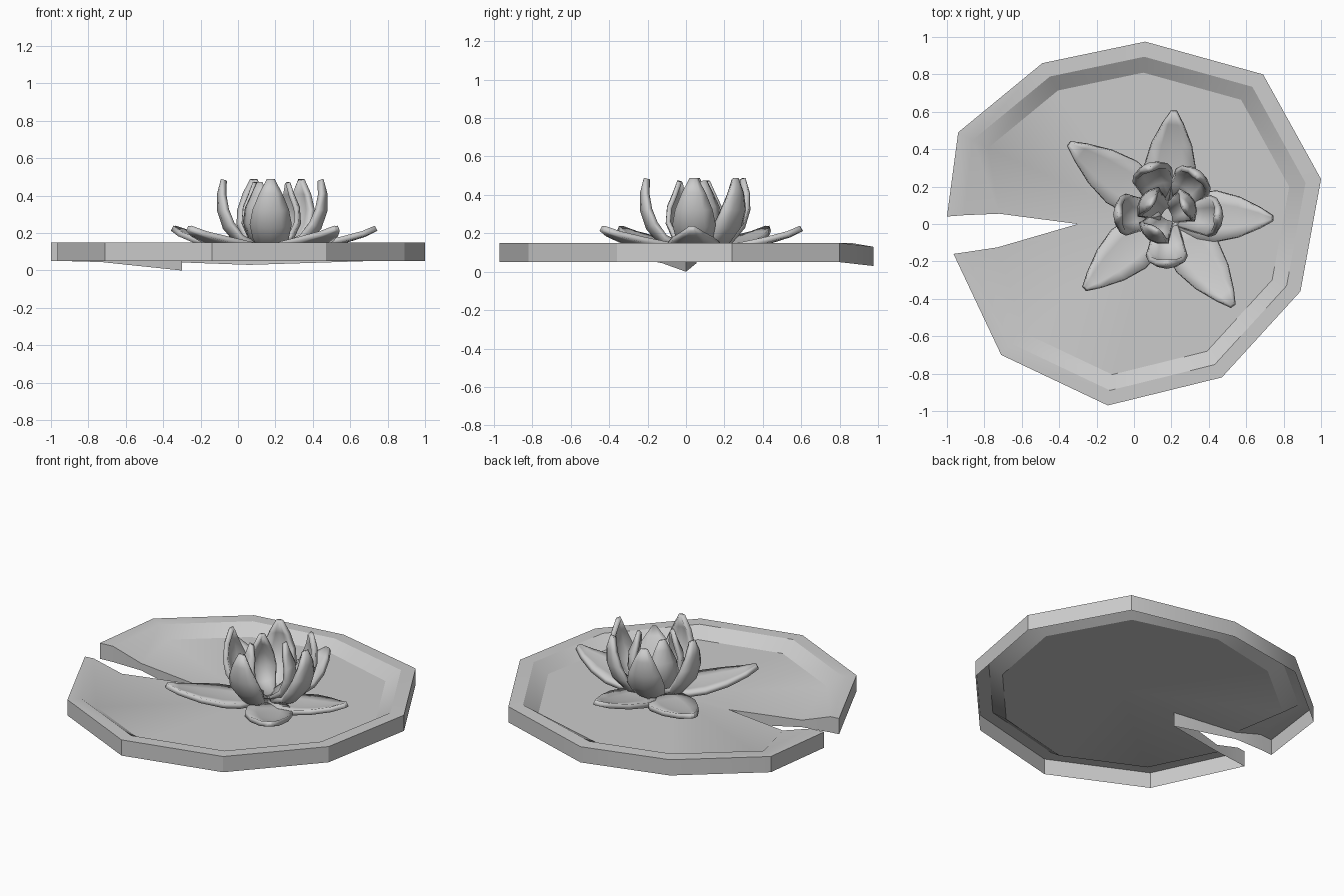
import bpy, bmesh, math
from mathutils import Vector

if "Cube" in bpy.data.objects:
    bpy.data.objects.remove(bpy.data.objects["Cube"])


def make_object(name, bm, angle=30):
    me = bpy.data.meshes.new(name)
    bm.to_mesh(me)
    bm.free()
    ob = bpy.data.objects.new(name, me)
    bpy.context.collection.objects.link(ob)
    bpy.ops.object.select_all(action='DESELECT')
    ob.select_set(True)
    bpy.context.view_layer.objects.active = ob
    bpy.ops.object.shade_smooth_by_angle(angle=math.radians(angle))
    return ob


# Lily pad: flat rim, dished floor, notch on the left, skirt open underneath
RIM = [(-1.0, .04), (-.94, .49), (-.49, .86), (.06, .975), (.69, .80), (1.0, .24),
       (.89, -.36), (.47, -.82), (-.14, -.97), (-.71, -.70), (-.965, -.16)]
FLOOR_Z = .09


def loop(scale, first, last):
    return [first] + [(x * scale, y * scale) for x, y in RIM[1:-1]] + [last]


bm = bmesh.new()
outer = [bm.verts.new((x, y, .13 if i == 3 else .15)) for i, (x, y) in enumerate(RIM)]
inner = [bm.verts.new((x, y, .135 if i == 3 else .15))
         for i, (x, y) in enumerate(loop(.917, (-.91, .047), (-.91, -.152)))]
foot = [bm.verts.new((x, y, FLOOR_Z)) for x, y in loop(.83, (-.72, .055), (-.73, -.125))]
tip = bm.verts.new((-.30, 0, FLOOR_Z))
centre = bm.verts.new((.1, 0, FLOOR_Z))
for a, b in ((outer, inner), (inner, foot)):
    for i in range(len(RIM) - 1):
        bm.faces.new((a[i + 1], a[i], b[i], b[i + 1]))
floor = foot + [tip]
for a, b in zip(floor, floor[1:] + floor[:1]):
    bm.faces.new((b, a, centre))
edge = outer + [inner[-1], foot[-1], tip, foot[0], inner[0]]
base_z = [.03 if i == 3 else .05 for i in range(len(RIM))] + [.05, .045, 0, .045, .05]
low = [bm.verts.new((v.co.x, v.co.y, z)) for v, z in zip(edge, base_z)]
for i in range(len(edge)):
    j = (i + 1) % len(edge)
    bm.faces.new((edge[i], edge[j], low[j], low[i]))
bmesh.ops.recalc_face_normals(bm, faces=bm.faces)
make_object("lily_pad", bm)


# Petals: a cupped strip swept along a side profile of (radius, height, half width)
CENTRE = Vector((.175, .05, 0))


def petal(name, angle, profile, cup, scale=1.0, thick=.03):
    a = math.radians(angle)
    out, side = Vector((math.cos(a), math.sin(a), 0)), Vector((-math.sin(a), math.cos(a), 0))
    up = Vector((0, 0, 1))
    bm = bmesh.new()
    rows = []
    for i, (r, z, w) in enumerate(profile):
        p, n = profile[max(i - 1, 0)], profile[min(i + 1, len(profile) - 1)]
        t = Vector((n[0] - p[0], n[1] - p[1])).normalized()
        normal = out * -t.y + up * t.x
        mid = CENTRE + out * r * scale + up * z
        rows.append([bm.verts.new(mid + side * w * s + normal * cup * w * s * s)
                     for s in (-1, -.5, 0, .5, 1)])
    for lo, hi in zip(rows, rows[1:]):
        for k in range(4):
            bm.faces.new((lo[k], lo[k + 1], hi[k + 1], hi[k]))
    ob = make_object(name, bm, 40)
    mod = ob.modifiers.new("thickness", 'SOLIDIFY')
    mod.thickness = thick
    mod.offset = 0


SPREAD = [(.06, .11, .07), (.18, .115, .125), (.28, .13, .137), (.41, .158, .108),
          (.53, .193, .055), (.60, .225, .014)]
UPRIGHT = [(.07, .11, .06), (.18, .15, .088), (.25, .23, .105), (.28, .32, .09),
           (.28, .41, .055), (.26, .485, .014)]
BUD = [(.03, .11, .05), (.11, .16, .075), (.155, .25, .09), (.15, .34, .075),
       (.12, .41, .045), (.10, .47, .012)]

# Five low petals lying on the pad
for i, (ang, s) in enumerate([(86, .92), (144, 1.07), (222, .98), (306, 1.0), (358, .94)]):
    petal(f"low_petal_{i + 1}", ang, SPREAD, .08, s)
# Five upright petals forming the cup
for i, (ang, s) in enumerate([(-90, .98), (-2, 1.03), (52, 1.0), (110, 1.0), (180, .97)]):
    petal(f"upright_petal_{i + 1}", ang, UPRIGHT, .4, s)
# Three smaller petals inside
for i, ang in enumerate((25, 145, 235)):
    petal(f"inner_petal_{i + 1}", ang, BUD, .5, 1.0, .025)
